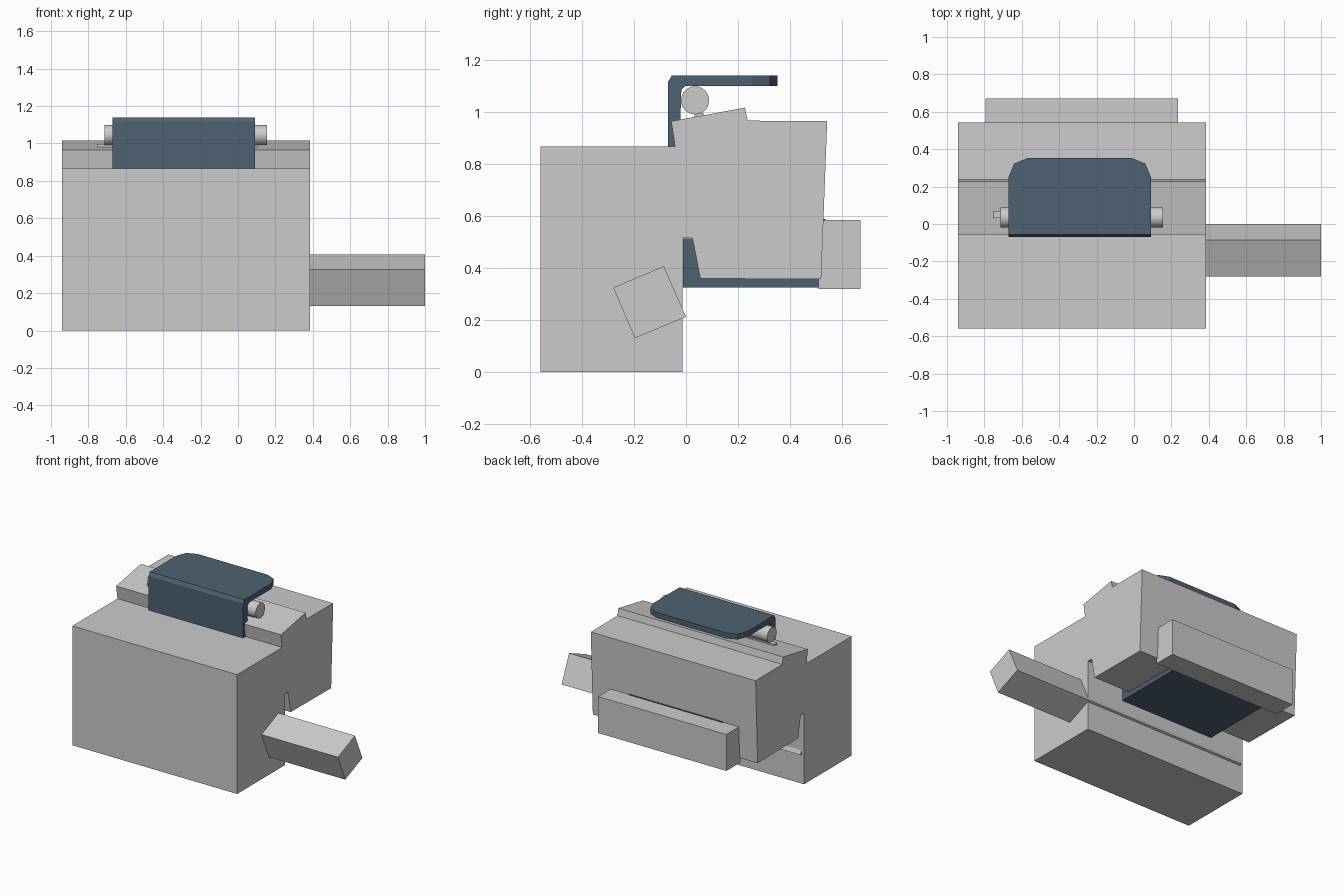
import bpy, bmesh, math

if "Cube" in bpy.data.objects:
    bpy.data.objects.remove(bpy.data.objects["Cube"])

blue = bpy.data.materials.new("dark_blue")
blue.diffuse_color = (0.075, 0.12, 0.17, 1)
blue.use_nodes = True
blue.node_tree.nodes["Principled BSDF"].inputs["Base Color"].default_value = blue.diffuse_color


def extrude_x(name, profile, x0, x1, mat=None, round_y=None):
    """Extrude a (y, z) profile along x; optionally round the corners at y = round_y."""
    bm = bmesh.new()
    face = bm.faces.new([bm.verts.new((x0, y, z)) for y, z in profile])
    ext = bmesh.ops.extrude_face_region(bm, geom=[face])["geom"]
    bmesh.ops.translate(bm, vec=(x1 - x0, 0, 0),
                        verts=[v for v in ext if isinstance(v, bmesh.types.BMVert)])
    if round_y is not None:
        edges = [e for e in bm.edges
                 if all(abs(v.co.y - round_y) < 1e-4 for v in e.verts)
                 and abs(e.verts[0].co.x - e.verts[1].co.x) < 1e-4]
        bmesh.ops.bevel(bm, geom=edges, offset=0.1, segments=2,
                        profile=0.5, affect='EDGES')
    bmesh.ops.recalc_face_normals(bm, faces=bm.faces)
    me = bpy.data.meshes.new(name)
    bm.to_mesh(me)
    bm.free()
    ob = bpy.data.objects.new(name, me)
    bpy.context.collection.objects.link(ob)
    if mat:
        me.materials.append(mat)
    return ob


def rect(y0, y1, z0, z1):
    return [(y0, z0), (y1, z0), (y1, z1), (y0, z1)]


# Main body: tall front block with stepped, overhanging rear
extrude_x("main_body", [
    (-0.56, 0), (-0.013, 0), (-0.013, 0.515), (0.025, 0.515), (0.055, 0.36),
    (0.52, 0.357), (0.543, 0.965), (0.237, 0.967), (0.227, 1.017),
    (-0.057, 0.965), (-0.042, 0.867), (-0.56, 0.867)], -0.94, 0.385)

# Top clip, rounded at its free edge
extrude_x("top_clip", [
    (-0.07, 0.867), (-0.025, 0.867), (-0.018, 1.085), (-0.003, 1.1), (0.352, 1.1),
    (0.352, 1.14), (-0.055, 1.14), (-0.07, 1.115)], -0.67, 0.09, blue, 0.352)

# Lower channel lining the slot, the underside and the rear face
extrude_x("lower_channel", [
    (-0.012, 0.325), (-0.012, 0.514), (0.028, 0.514), (0.06, 0.363), (0.49, 0.363),
    (0.505, 0.589), (0.536, 0.589), (0.514, 0.325)], -0.67, 0.09, blue)

# Rear plate and the thin pad under the round rod
extrude_x("rear_plate", rect(0.51, 0.672, 0.32, 0.585), -0.795, 0.235)
extrude_x("rod_pad", rect(0.032, 0.068, 0.972, 0.997), -0.755, 0.105)

# Tilted square bar running through the body
extrude_x("square_bar", [(-0.28, 0.325), (-0.197, 0.13), (0.0, 0.212), (-0.085, 0.407)],
          -0.92, 1.0)

# Round rod under the clip
bpy.ops.mesh.primitive_cylinder_add(vertices=32, radius=0.054, depth=0.87,
                                    location=(-0.28, 0.035, 1.045),
                                    rotation=(0, math.pi / 2, 0))
rod = bpy.context.object
rod.name = "round_rod"
bpy.ops.object.shade_smooth_by_angle(angle=math.radians(40))

# Loose axis lines marking the bolt positions
lines = [((x, -0.716, 0.762), (x, 0.716, 0.762)) for x in (-0.71, 0.14)]
lines += [((-1.0, y, 0.762), (0.435, y, 0.762)) for y in (-0.012, -0.068)]
me = bpy.data.meshes.new("axis_lines")
me.from_pydata([p for l in lines for p in l],
               [(2 * i, 2 * i + 1) for i in range(len(lines))], [])
bpy.context.collection.objects.link(bpy.data.objects.new("axis_lines", me))
